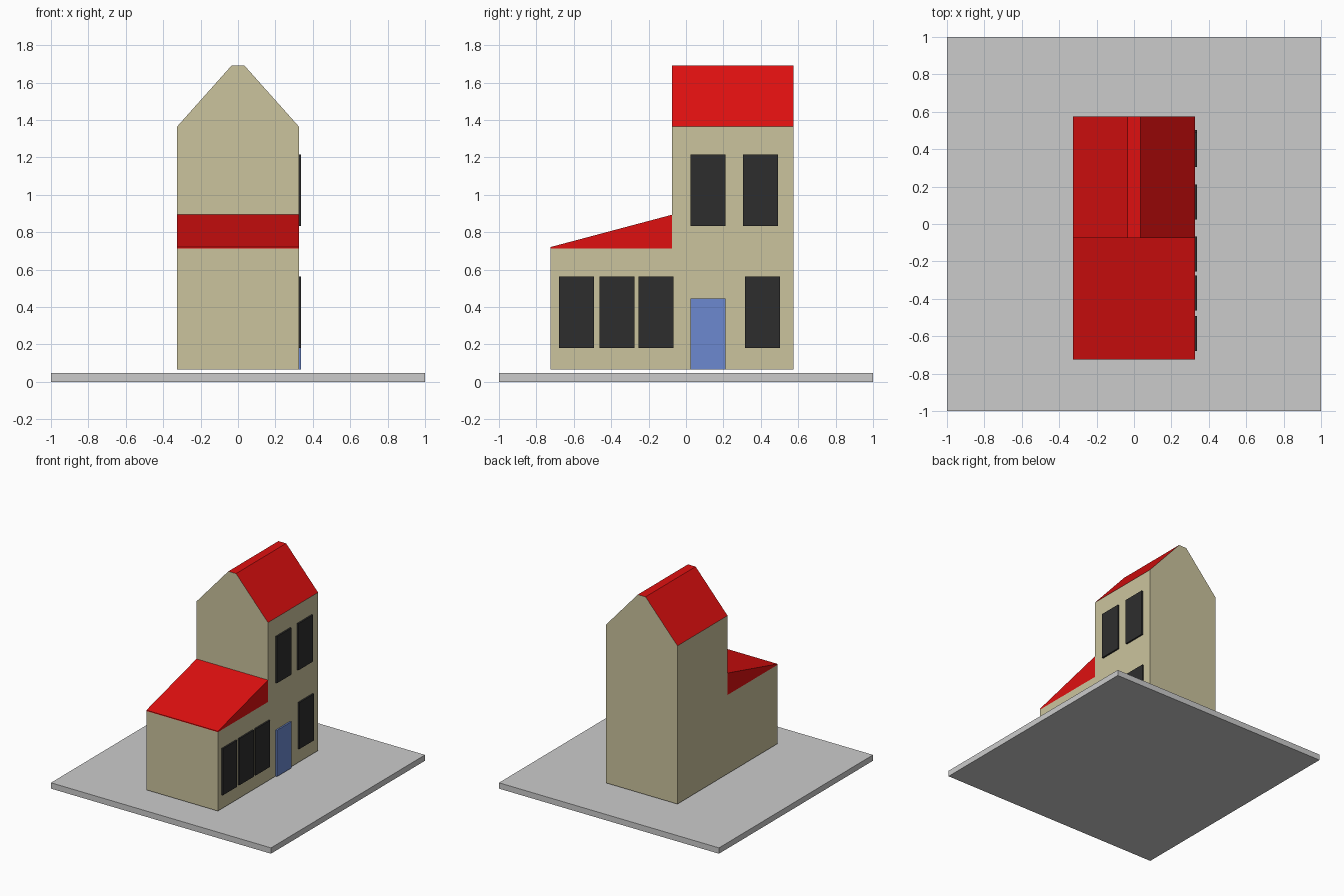
import bpy, bmesh
from mathutils import Vector

cube = bpy.data.objects.get("Cube")
if cube:
    bpy.data.objects.remove(cube, do_unlink=True)


def material(name, colour):
    m = bpy.data.materials.new(name)
    m.use_nodes = True
    m.diffuse_color = (*colour, 1)
    m.node_tree.nodes["Principled BSDF"].inputs["Base Color"].default_value = (*colour, 1)
    return m


wall = material("beige wall", (0.60, 0.55, 0.34))
red = material("red roof", (0.74, 0.005, 0.005))
glass = material("dark glass", (0.027, 0.027, 0.027))
blue = material("blue door", (0.15, 0.25, 0.63))
grey = material("grey ground", (0.60, 0.60, 0.60))


def prism(name, profile, direction, *mats):
    """Extrude a flat outline; faces that look upward take the second material."""
    bm = bmesh.new()
    base = bm.faces.new([bm.verts.new(p) for p in profile])
    new = bmesh.ops.extrude_face_region(bm, geom=[base], use_keep_orig=True)["geom"]
    verts = [v for v in new if isinstance(v, bmesh.types.BMVert)]
    bmesh.ops.translate(bm, verts=verts, vec=Vector(direction))
    bmesh.ops.recalc_face_normals(bm, faces=bm.faces)
    if len(mats) > 1:
        for f in bm.faces:
            f.material_index = int(f.normal.z > 0.1)
    mesh = bpy.data.meshes.new(name)
    bm.to_mesh(mesh)
    bm.free()
    for m in mats:
        mesh.materials.append(m)
    ob = bpy.data.objects.new(name, mesh)
    bpy.context.collection.objects.link(ob)
    return ob


def box(name, x, y, z, mat):
    outline = [(x[0], y[0], z[0]), (x[1], y[0], z[0]), (x[1], y[1], z[0]), (x[0], y[1], z[0])]
    return prism(name, outline, (0, 0, z[1] - z[0]), mat)


# Main dimensions
W = 0.325
FRONT, STEP, BACK = -0.725, -0.075, 0.575
FLOOR, EAVE, RIDGE = 0.065, 1.365, 1.69

# Ground slab
box("ground_slab", (-1, 1), (-1, 1), (0, 0.048), grey)

# Tower with gable ends in wall colour and red roof slopes
gable = [(-W, FLOOR), (W, FLOOR), (W, EAVE), (0.035, RIDGE), (-0.035, RIDGE), (-W, EAVE)]
prism("tower", [(x, STEP, z) for x, z in gable], (0, BACK - STEP, 0), wall, red)

# Low front wing with lean-to roof
box("front_wing", (-W, W), (FRONT, STEP), (FLOOR, 0.713), wall)
lean_to = [(FRONT, 0.713), (STEP, 0.713), (STEP, 0.893), (FRONT, 0.72)]
prism("front_wing_roof", [(-W, y, z) for y, z in lean_to], (2 * W, 0, 0), red)

# Windows and door on the left wall
FACE = (W, W + 0.013)
WIDTH = 0.187
for i, y in enumerate((-0.68, -0.462, -0.253, 0.315)):
    box(f"lower_window_{i + 1}", FACE, (y, y + WIDTH), (0.18, 0.562), glass)
for i, y in enumerate((0.025, 0.304)):
    box(f"upper_window_{i + 1}", FACE, (y, y + WIDTH), (0.832, 1.215), glass)
box("door", FACE, (0.025, 0.025 + WIDTH), (FLOOR, 0.445), blue)
